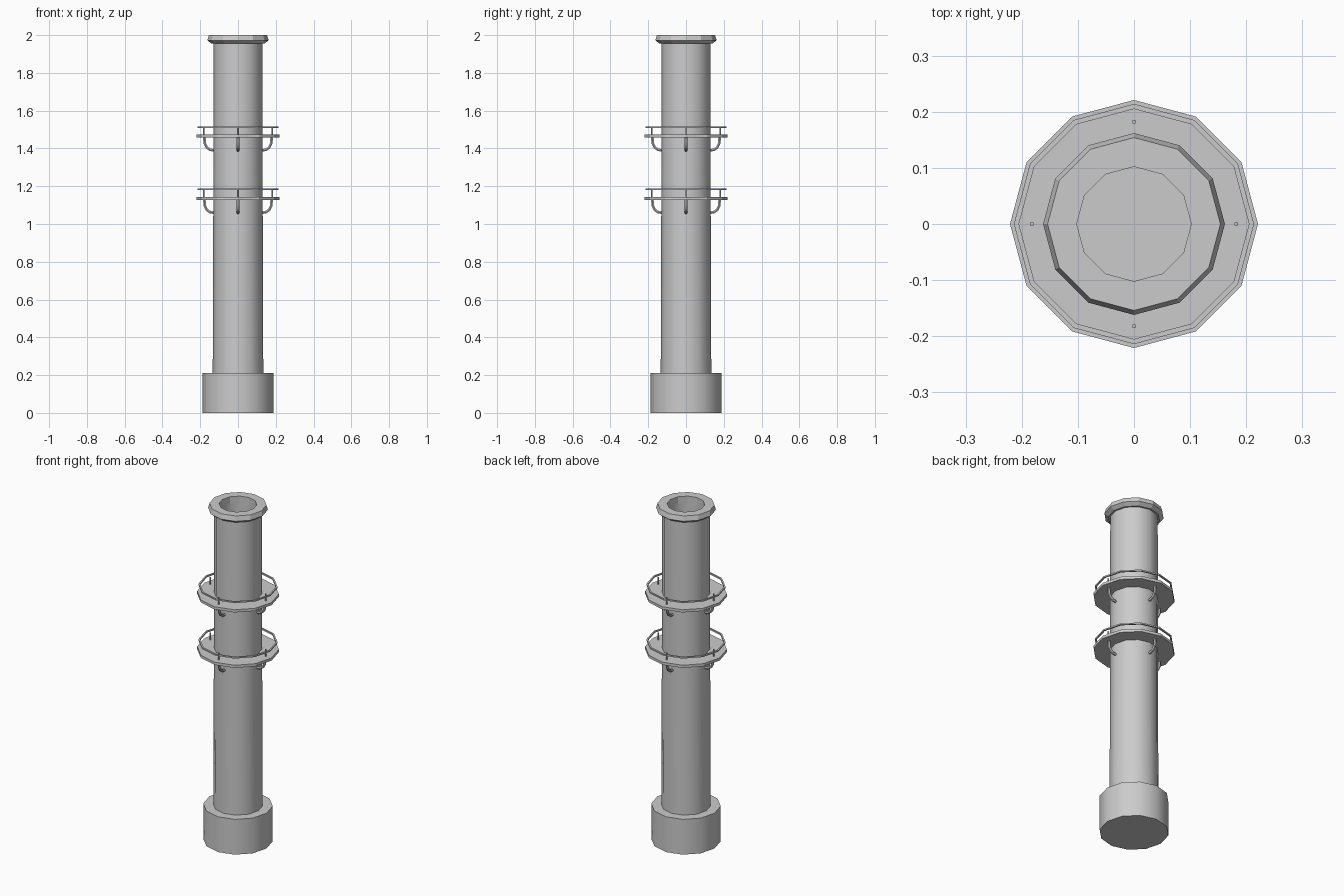
import bpy, bmesh, math
from mathutils import Matrix

if "Cube" in bpy.data.objects:
    bpy.data.objects.remove(bpy.data.objects["Cube"], do_unlink=True)

SIDES = 12
grey = bpy.data.materials.new("plain_grey")
grey.use_nodes = True
grey.diffuse_color = (0.6, 0.6, 0.6, 1)
grey.node_tree.nodes["Principled BSDF"].inputs["Base Color"].default_value = (0.6, 0.6, 0.6, 1)


def finish(ob, smooth):
    """Apply the colour and, where wanted, angle-limited smooth shading."""
    if not ob.data.materials:
        ob.data.materials.append(grey)
    bpy.ops.object.select_all(action='DESELECT')
    ob.select_set(True)
    bpy.context.view_layer.objects.active = ob
    if ob.type == 'CURVE':
        bpy.ops.object.convert(target='MESH')
    if smooth:
        bpy.ops.object.shade_smooth_by_angle(angle=math.radians(40))


def add_object(name, data):
    ob = bpy.data.objects.new(name, data)
    bpy.context.collection.objects.link(ob)
    return ob


def lathe(name, profile, closed=False, smooth=False):
    """Turn (radius, z) points into a twelve-sided solid; open profiles get capped."""
    bm = bmesh.new()
    rings = []
    for r, z in profile:
        rings.append([bm.verts.new((r * math.cos(a), r * math.sin(a), z))
                      for a in (math.tau * i / SIDES for i in range(SIDES))])
    pairs = list(zip(rings, rings[1:]))
    if closed:
        pairs.append((rings[-1], rings[0]))
    else:
        bm.faces.new(rings[0])
        bm.faces.new(rings[-1])
    for low, high in pairs:
        for i in range(SIDES):
            j = (i + 1) % SIDES
            bm.faces.new((low[i], low[j], high[j], high[i]))
    bmesh.ops.recalc_face_normals(bm, faces=bm.faces)
    mesh = bpy.data.meshes.new(name)
    bm.to_mesh(mesh)
    bm.free()
    finish(add_object(name, mesh), smooth)


def ring(name, inner, outer, bottom, top):
    lathe(name, [(inner, bottom), (outer, bottom), (outer, top), (inner, top)], closed=True)


def tube(name, points, radius, turn):
    """Round bar along (radius, z) points, turned about the tower axis."""
    curve = bpy.data.curves.new(name, 'CURVE')
    curve.dimensions = '3D'
    curve.bevel_depth = radius
    curve.bevel_resolution = 1
    curve.use_fill_caps = True
    spline = curve.splines.new('POLY')
    spline.points.add(len(points) - 1)
    for p, (r, z) in zip(spline.points, points):
        p.co = (r, 0, z, 1)
    curve.transform(Matrix.Rotation(turn, 4, 'Z'))
    finish(add_object(name, curve), True)


# Footing
lathe("footing", [(0.188, 0), (0.188, 0.21)], smooth=True)

# Hollow shaft
lathe("shaft", [(0.102, 0.2), (0.134, 0.2), (0.133, 0.46), (0.131, 1.05), (0.13, 1.96),
                (0.102, 1.96)], closed=True, smooth=True)

# Flared rim with the open mouth
lathe("rim", [(0.102, 1.955), (0.14, 1.955), (0.162, 1.972), (0.154, 2.0), (0.102, 2.0)],
      closed=True)

# Two walkways with railing, posts and curved brackets
for label, deck, rail in (("lower", 1.143, 1.187), ("upper", 1.473, 1.517)):
    under = deck - 0.016
    ring(label + "_deck", 0.12, 0.221, under, deck)
    ring(label + "_rail", 0.205, 0.214, rail - 0.008, rail)
    for k in range(4):
        turn = k * math.pi / 2
        tube(f"{label}_post_{k}", [(0.182, deck), (0.182, rail - 0.002)], 0.004, turn)
        tube(f"{label}_bracket_{k}",
             [(0.178, under), (0.176, under - 0.03), (0.165, under - 0.052),
              (0.148, under - 0.064), (0.125, under - 0.067)], 0.008, turn)
